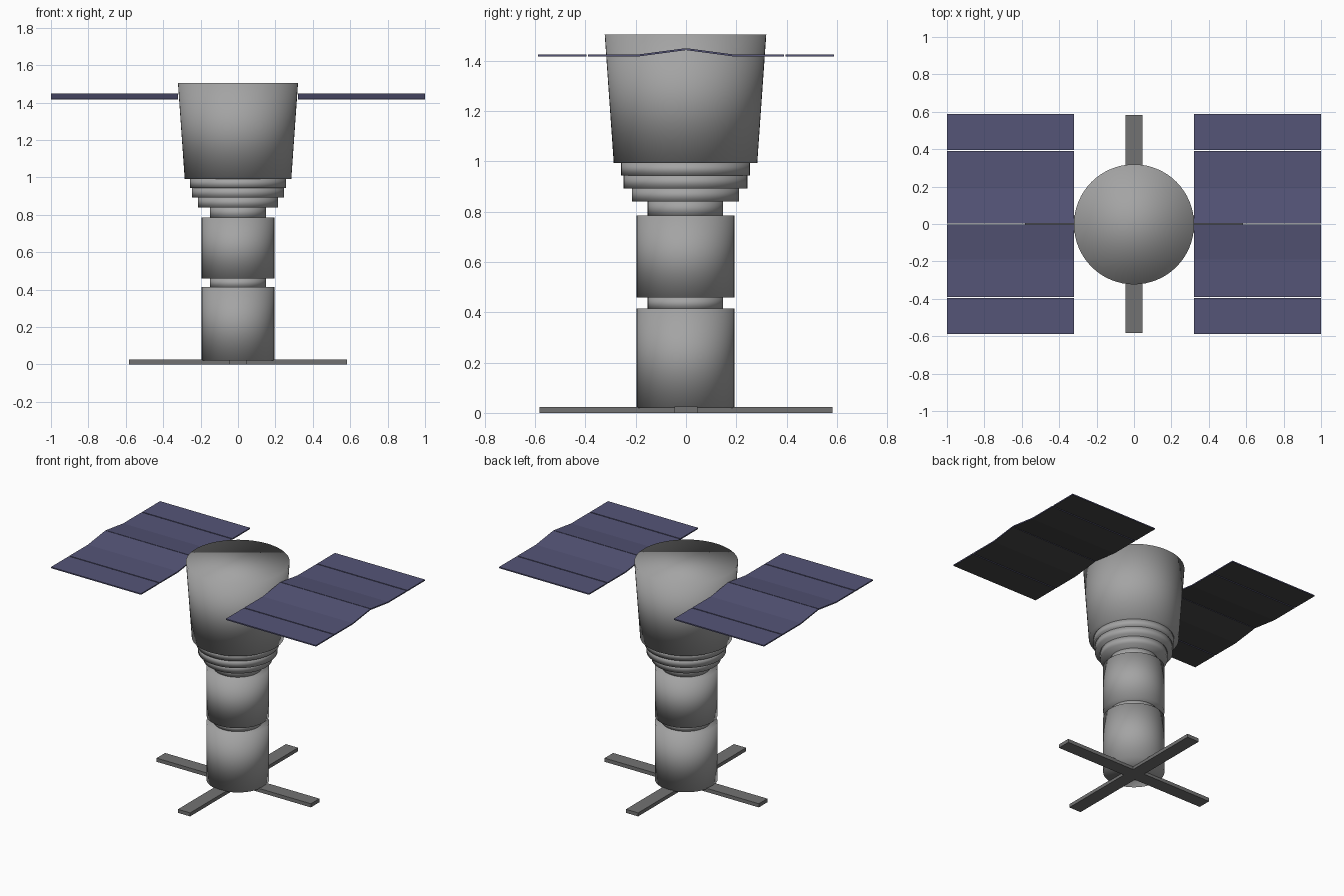
import bpy, bmesh

if "Cube" in bpy.data.objects:
    bpy.data.objects.remove(bpy.data.objects["Cube"])


def material(name, rgb):
    m = bpy.data.materials.new(name)
    m.diffuse_color = (*rgb, 1.0)
    m.use_nodes = True
    m.node_tree.nodes["Principled BSDF"].inputs["Base Color"].default_value = m.diffuse_color
    return m


GREY = material("light grey metal", (0.37, 0.37, 0.37))
STEEL = material("dark grey metal", (0.17, 0.17, 0.17))
BLUE = material("solar blue", (0.09, 0.09, 0.185))
BACK = material("panel backing", (0.06, 0.06, 0.06))


def finish(name, bm, *mats, smooth=False):
    bmesh.ops.recalc_face_normals(bm, faces=bm.faces)
    for f in bm.faces:
        f.smooth = smooth
        # panels carry a backing colour on their undersides
        if len(mats) > 1:
            f.normal_update()
            f.material_index = 1 if f.normal.z < -0.5 else 0
    me = bpy.data.meshes.new(name)
    bm.to_mesh(me)
    bm.free()
    for m in mats:
        me.materials.append(m)
    ob = bpy.data.objects.new(name, me)
    bpy.context.collection.objects.link(ob)
    return ob


def drum(name, r0, r1, z0, z1):
    """Closed round section, softly shaded over its rims."""
    bm = bmesh.new()
    bmesh.ops.create_cone(bm, cap_ends=True, segments=64,
                          radius1=r0, radius2=r1, depth=z1 - z0)
    bmesh.ops.translate(bm, verts=bm.verts, vec=(0, -0.002, (z0 + z1) / 2))
    return finish(name, bm, GREY, smooth=True)


def bar(name, sx, sy, z1):
    bm = bmesh.new()
    bmesh.ops.create_cube(bm, size=1)
    for v in bm.verts:
        v.co = (v.co.x * sx, v.co.y * sy, (v.co.z + 0.5) * z1)
    return finish(name, bm, STEEL)


def panel(name, x0, x1, path, t=0.008):
    """Thin plate: a y/z path thickened by t and swept from x0 to x1."""
    outline = [(y, z + t / 2) for y, z in path]
    outline += [(y, z - t / 2) for y, z in reversed(path)]
    n, last = len(outline), len(path) - 1
    bm = bmesh.new()
    a = [bm.verts.new((x0, y, z)) for y, z in outline]
    b = [bm.verts.new((x1, y, z)) for y, z in outline]
    for i in range(n):
        j = (i + 1) % n
        bm.faces.new((a[i], a[j], b[j], b[i]))
    for side in (a, b):
        for i in range(last):
            bm.faces.new((side[i], side[i + 1], side[n - 2 - i], side[n - 1 - i]))
    return finish(name, bm, BLUE, BACK)


# Crossed feet
bar("foot_bar_x", 1.164, 0.092, 0.025)
bar("foot_bar_y", 0.092, 1.164, 0.024)

# Stacked body
drum("lower_module", 0.194, 0.194, 0.02, 0.414)
drum("lower_neck", 0.15, 0.15, 0.41, 0.46)
drum("upper_module", 0.194, 0.194, 0.458, 0.785)
drum("upper_neck", 0.15, 0.15, 0.78, 0.845)
drum("collar_ring_low", 0.213, 0.213, 0.84, 0.892)
drum("collar_ring_mid", 0.246, 0.246, 0.892, 0.944)
drum("collar_ring_high", 0.256, 0.256, 0.944, 0.993)
drum("flared_head", 0.285, 0.321, 0.992, 1.504)

# Solar wings: a flat outer plate and a bent inner plate, mirrored both ways
Z = 1.42
for wing, sx in (("left", -1), ("right", 1)):
    for end, sy in (("front", -1), ("rear", 1)):
        outer = [(sy * 0.588, Z), (sy * 0.396, Z)]
        inner = [(sy * 0.389, Z), (sy * 0.19, Z), (sy * 0.002, Z + 0.025)]
        panel(f"{wing}_{end}_outer_panel", sx * 0.32, sx * 1.0, outer)
        panel(f"{wing}_{end}_inner_panel", sx * 0.32, sx * 1.0, inner)
